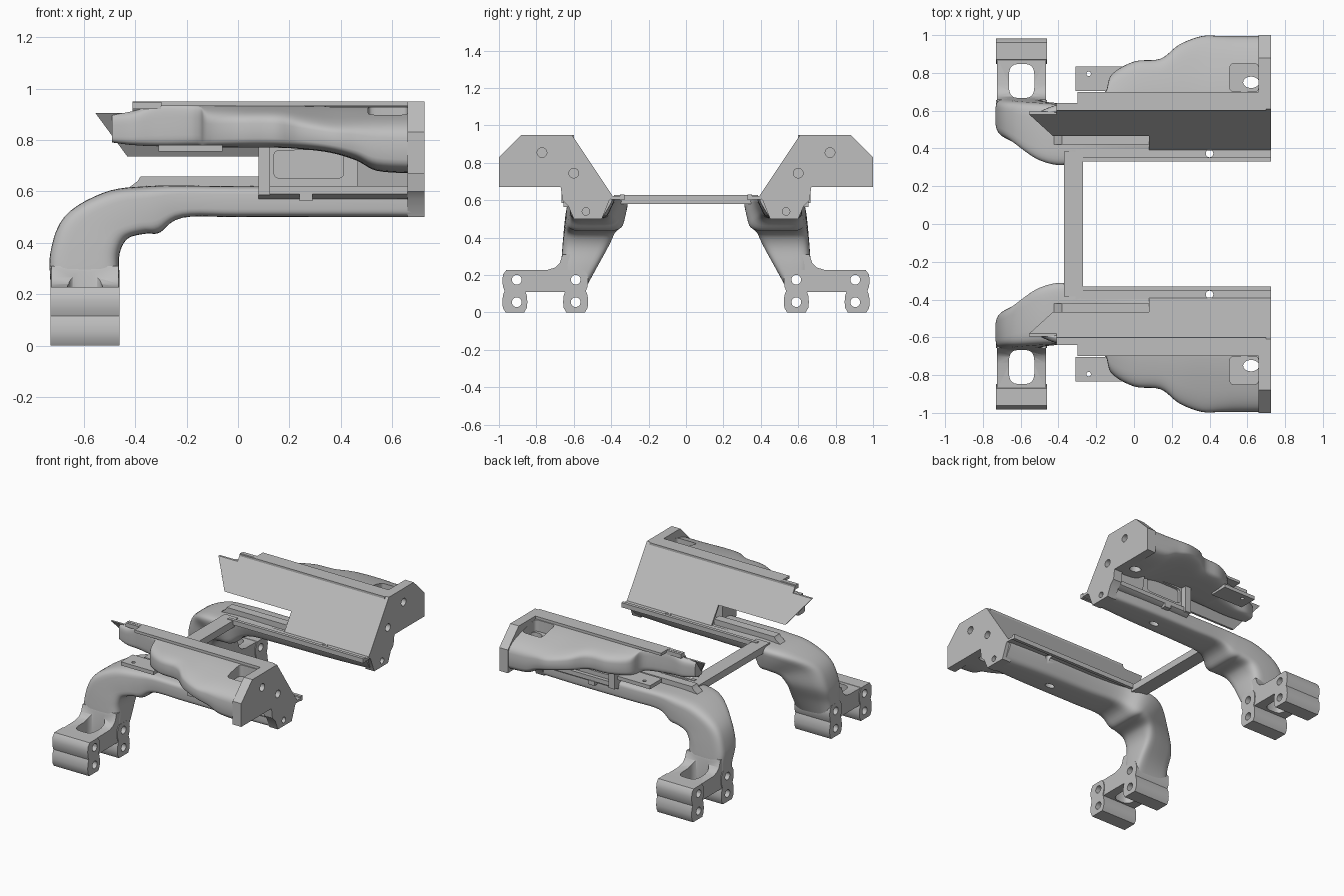
import bpy, bmesh
from math import sin, cos, pi, radians, copysign

cube = bpy.data.objects.get("Cube")
if cube:
    bpy.data.objects.remove(cube)

steel = bpy.data.materials.new("plain_grey")
steel.use_nodes = True
GREY = (0.52, 0.52, 0.52, 1)
steel.diffuse_color = GREY
steel.node_tree.nodes["Principled BSDF"].inputs["Base Color"].default_value = GREY


def make(name, rings):
    """Skin a list of equal rings into a closed solid."""
    bm = bmesh.new()
    loops = [[bm.verts.new(p) for p in ring] for ring in rings]
    n = len(loops[0])
    for a, b in zip(loops, loops[1:]):
        for i in range(n):
            j = (i + 1) % n
            bm.faces.new((a[i], a[j], b[j], b[i]))
    bm.faces.new(loops[0])
    bm.faces.new(loops[-1])
    bmesh.ops.recalc_face_normals(bm, faces=bm.faces)
    mesh = bpy.data.meshes.new(name)
    bm.to_mesh(mesh)
    bm.free()
    obj = bpy.data.objects.new(name, mesh)
    bpy.context.collection.objects.link(obj)
    mesh.materials.append(steel)
    return obj


def prism(name, axis, pts, lo, hi):
    """Extrude a 2D outline along an axis."""
    place = {"x": lambda p, t: (t, p[0], p[1]),
             "y": lambda p, t: (p[0], t, p[1]),
             "z": lambda p, t: (p[0], p[1], t)}[axis]
    return make(name, [[place(p, t) for p in pts] for t in (lo, hi)])


def box(name, x0, x1, y0, y1, z0, z1):
    return prism(name, "z", [(x0, y0), (x1, y0), (x1, y1), (x0, y1)], z0, z1)


def oval(cx, cy, rx, ry, power=2, n=32):
    """Outline of a circle, or a rounded rectangle with a higher power."""
    def soft(t):
        return copysign(abs(t) ** (2 / power), t)
    return [(cx + rx * soft(cos(2 * pi * i / n)), cy + ry * soft(sin(2 * pi * i / n)))
            for i in range(n)]


def loft(name, stations, point, power, steps=5):
    """Skin rounded sections through smoothly interpolated stations."""
    s = [stations[0]] + stations + [stations[-1]]
    path = []
    for k in range(1, len(s) - 2):
        for i in range(steps):
            t = i / steps
            path.append([b + 0.5 * t * (c - a + t * (2 * a - 5 * b + 4 * c - d
                         + t * (3 * (b - c) + d - a)))
                         for a, b, c, d in zip(*s[k - 1:k + 3])])
    path.append(stations[-1])
    outline = oval(0, 0, 1, 1, power, 40)
    return make(name, [[point(st, u, v) for u, v in outline] for st in path])


def apply(obj, mod):
    bpy.context.view_layer.objects.active = obj
    bpy.ops.object.modifier_apply(modifier=mod.name)


def cut(obj, *cutters):
    for c in cutters:
        c.hide_render = True
        mod = obj.modifiers.new("cut", "BOOLEAN")
        mod.operation = "DIFFERENCE"
        mod.solver = "EXACT"
        mod.object = c
        apply(obj, mod)
        bpy.data.objects.remove(c)
    return obj


def hole(axis, a, b, r, lo, hi):
    return prism("hole_cutter", axis, oval(a, b, r, r, n=24), lo, hi)


def slope_y(z):
    return 0.39 + (z - 0.62) * 2 / 3


def mix(a, b, t):
    return a + (b - a) * (t + 1) / 2


paired = []

# Lower beam bending into the leg: x, z, half depth, tilt, inner y (lower, upper), outer y
arm_stations = [
    (0.70, 0.56, 0.06, 0, 0.45, 0.38, 0.61), (0.4, 0.56, 0.06, 0, 0.43, 0.37, 0.62),
    (0, 0.56, 0.06, 0, 0.42, 0.37, 0.62), (-0.22, 0.56, 0.063, -3, 0.40, 0.35, 0.62),
    (-0.335, 0.53, 0.095, -20, 0.35, 0.30, 0.63), (-0.44, 0.515, 0.116, -47, 0.34, 0.33, 0.64),
    (-0.55, 0.46, 0.132, -72, 0.36, 0.44, 0.65), (-0.595, 0.36, 0.135, -90, 0.395, 0.47, 0.66),
    (-0.595, 0.25, 0.135, -90, 0.46, 0.51, 0.665), (-0.595, 0.14, 0.135, -90, 0.53, 0.53, 0.65)]


def arm_point(st, u, v):
    x, z, h, tilt, low, high, out = st
    t = radians(tilt)
    return (x + h * v * sin(t), mix(mix(low, high, v), out, u), z + h * v * cos(t))


arm = loft("beam_and_leg", arm_stations, arm_point, 5)
drain = prism("slot_cutter", "z", oval(0.27, 0.52, 0.035, 0.02), 0.4, 0.53)
bores = [hole("x", 0.59, z, 0.026, -0.8, -0.4) for z in (0.055, 0.175)]
paired.append(cut(arm, drain, hole("z", 0.4, 0.373, 0.02, 0.4, 0.7), *bores))

# Clamp feet with two bores each
side = [(0.05, 0), (0.064, 0.025), (0.067, 0.055), (0.064, 0.09), (0.055, 0.115),
        (0.064, 0.14), (0.067, 0.175), (0.062, 0.205), (0.045, 0.228)]
for name, cy, by in (("inner_foot", 0.59, 0.59), ("outer_foot", 0.915, 0.905)):
    pts = [(cy + w, z) for w, z in side] + [(cy - w, z) for w, z in reversed(side)]
    foot = prism(name, "x", pts, -0.73, -0.46)
    paired.append(cut(foot, *[hole("x", by, z, 0.026, -0.8, -0.4) for z in (0.055, 0.175)]))

# Web between the feet with an open slot
web = prism("foot_web", "x", [(0.62, 0.11), (0.88, 0.11), (0.88, 0.226), (0.74, 0.228),
                              (0.70, 0.24), (0.675, 0.265), (0.66, 0.31), (0.62, 0.31)],
            -0.725, -0.465)
paired.append(cut(web, prism("slot_cutter", "z", oval(-0.595, 0.757, 0.068, 0.09, 3.5), 0, 0.5)))

# Swelling upper housing: x, outer y, bottom, top, fall of the top
housing_stations = [
    (-0.49, 0.60, 0.79, 0.90, 0.02), (-0.41, 0.63, 0.78, 0.915, 0.02),
    (-0.30, 0.64, 0.775, 0.94, 0.01), (-0.16, 0.69, 0.775, 0.94, 0.01),
    (-0.12, 0.79, 0.77, 0.94, 0.04), (0, 0.86, 0.77, 0.94, 0.04),
    (0.14, 0.875, 0.77, 0.94, 0.04), (0.24, 0.95, 0.765, 0.94, 0.06),
    (0.36, 0.995, 0.75, 0.94, 0.08), (0.46, 0.995, 0.72, 0.94, 0.08),
    (0.54, 0.995, 0.68, 0.94, 0.08), (0.67, 0.995, 0.67, 0.94, 0.08)]


def housing_point(st, u, v):
    x, out, zb, zt, fall = st
    z = mix(zb, zt - fall * ((u + 1) / 2) ** 1.5, v)
    return (x, mix(slope_y(z) + 0.008, out, u), z)


housing = loft("upper_housing", housing_stations, housing_point, 4.5)
pocket = prism("pocket_cutter", "z", oval(0.583, 0.775, 0.077, 0.075, 7), 0.85, 1.1)
paired.append(cut(housing, pocket,
                  prism("drain_cutter", "z", oval(0.62, 0.75, 0.042, 0.03), 0.5, 1.1)))

# Sloping inner plate with a notch
outline = [(-0.41, 0.95), (0.72, 0.95), (0.72, 0.62), (0.08, 0.62), (0.08, 0.735),
           (-0.43, 0.735), (-0.555, 0.905), (-0.41, 0.905)]
paired.append(make("sloping_plate", [[(x, slope_y(z) + d, z) for x, z in outline]
                                     for d in (0, 0.015)]))

# End plate with mounting holes
end = prism("end_plate", "x", [
    (0.39, 0.62), (0.61, 0.95), (0.88, 0.95), (1, 0.83), (1, 0.67), (0.67, 0.67),
    (0.66, 0.6), (0.63, 0.57), (0.6, 0.5), (0.45, 0.5), (0.41, 0.6)], 0.66, 0.725)
paired.append(cut(end, *[hole("x", y, z, r, 0.69, 0.8) for y, z, r in
                         ((0.77, 0.855, 0.026), (0.6, 0.745, 0.026), (0.535, 0.54, 0.02))]))

# Strips along the top edge
paired.append(box("top_strip", -0.30, 0.70, 0.60, 0.70, 0.932, 0.95))
paired.append(box("top_strip_tip", -0.41, -0.30, 0.60, 0.64, 0.92, 0.948))

# Inner rail flange and the rib on the beam
rail = box("rail_flange", -0.31, 0.725, 0.33, 0.40, 0.605, 0.622)
paired.append(cut(rail, hole("z", 0.4, 0.373, 0.02, 0.5, 0.7)))
paired.append(box("rail_lip", -0.31, 0.725, 0.33, 0.352, 0.6, 0.632))
paired.append(prism("beam_rib", "y", [(-0.47, 0.58), (-0.39, 0.64), (-0.38, 0.657),
                                      (0.08, 0.657), (0.08, 0.6), (-0.35, 0.56)], 0.42, 0.48))

# Side tab, clip and ledge
tab = box("side_tab", -0.31, -0.06, 0.705, 0.835, 0.755, 0.78)
paired.append(cut(tab, hole("z", -0.24, 0.795, 0.012, 0.7, 0.8)))
paired.append(box("beam_clip", 0.24, 0.29, 0.61, 0.655, 0.563, 0.592))
paired.append(prism("beam_ledge", "x", [(0.55, 0.57), (0.62, 0.57), (0.65, 0.59),
                                        (0.65, 0.62), (0.55, 0.62)], 0.08, 0.66))

# Link between beam and housing
paired.append(box("bracket_post", 0.08, 0.125, 0.51, 0.665, 0.585, 0.775))
bracket = box("link_bracket", 0.12, 0.47, 0.515, 0.625, 0.6, 0.785)
window = prism("window_cutter", "y", oval(0.275, 0.705, 0.135, 0.055, 9), 0.605, 0.7)
paired.append(cut(bracket, window))
paired.append(prism("rear_link", "x", [(0.41, 0.61), (0.64, 0.61), (0.66, 0.72), (0.47, 0.72)],
                    0.465, 0.67))

# Crossbar joining both halves
bar = box("crossbar", -0.37, -0.27, -0.385, 0.385, 0.58, 0.628)

# Mirror the halves and shade
for obj in paired:
    mod = obj.modifiers.new("mirror", "MIRROR")
    mod.use_axis = (False, True, False)
    mod.use_mirror_merge = False
    apply(obj, mod)
for obj in paired + [bar]:
    bpy.ops.object.select_all(action="DESELECT")
    obj.select_set(True)
    bpy.context.view_layer.objects.active = obj
    bpy.ops.object.shade_smooth_by_angle(angle=radians(35))
